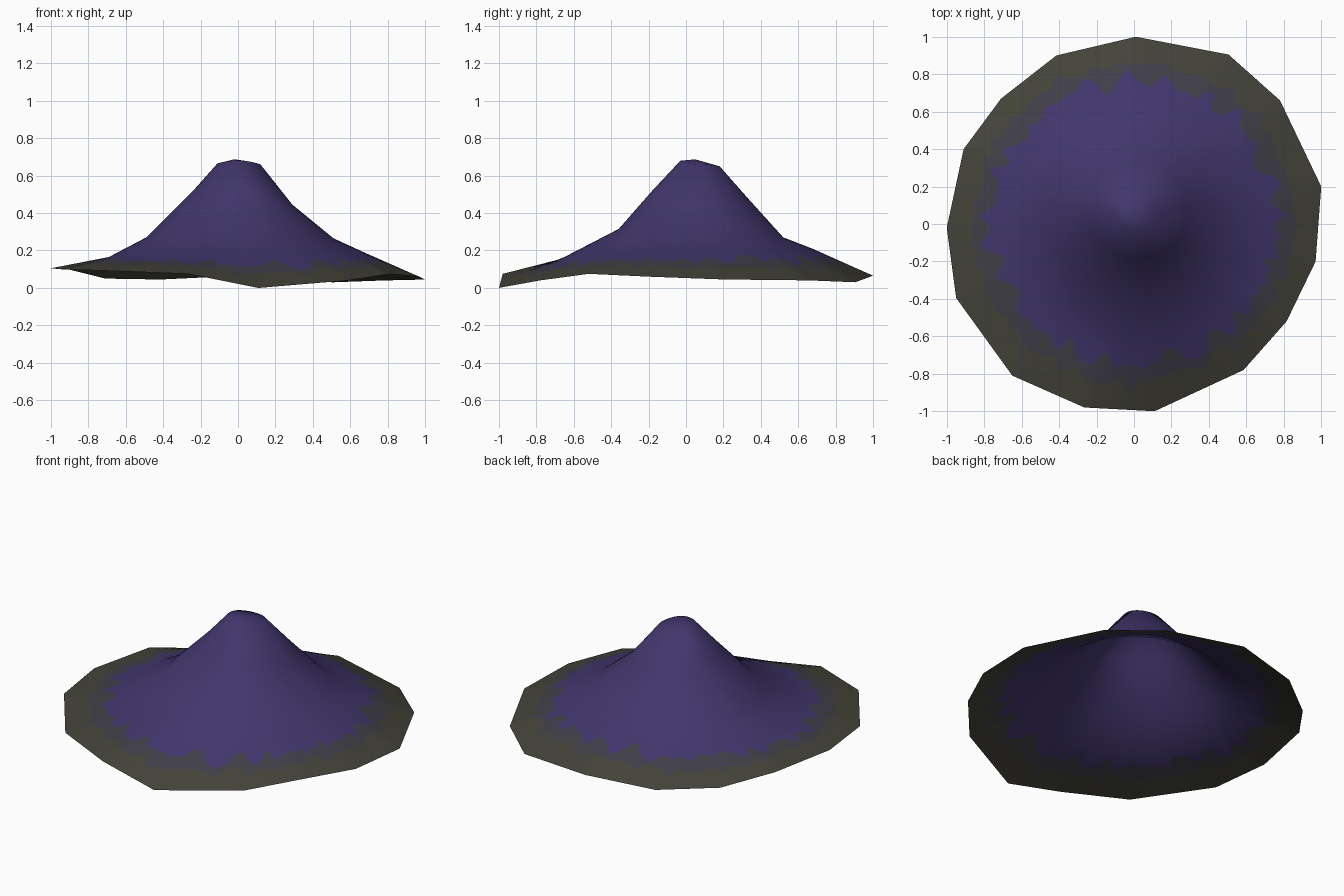
import bpy, bmesh, math, random
from mathutils import Vector

if "Cube" in bpy.data.objects:
    bpy.data.objects.remove(bpy.data.objects["Cube"])

random.seed(7)
SUB = 8  # columns per straight rim edge


def material(name, rgb):
    m = bpy.data.materials.new(name)
    m.diffuse_color = (*rgb, 1)
    m.use_nodes = True
    m.node_tree.nodes["Principled BSDF"].inputs["Base Color"].default_value = m.diffuse_color
    return m


# Low-poly outer rim, counter-clockwise
rim_corners = [Vector(p) for p in (
    (1.0, .2, .045), (.78, .66, .04), (.505, .905, .03), (.01, 1.0, .065),
    (-.415, .9, .045), (-.71, .67, .05), (-.91, .4, .1), (-1.0, -.02, .105),
    (-.95, -.395, .1), (-.65, -.81, .09), (-.265, -.98, .075), (.11, -1.0, 0),
    (.585, -.78, .04), (.815, -.52, .075), (.97, -.2, .06))]

# Hill rings: (position, height) at left, right, front, back
rings = [
    ((-.11, .665), (.12, .66), (-.03, .68), (.18, .65)),
    ((-.23, .53), (.29, .445), (-.18, .52), (.33, .48)),
    ((-.49, .27), (.51, .265), (-.36, .315), (.52, .27)),
    ((-.69, .165), (.68, .187), (-.65, .165), (.68, .208)),
]


def ring_point(ring, a):
    (xl, zl), (xr, zr), (yf, zf), (yb, zb) = ring
    c, s = math.cos(a), math.sin(a)
    x = (xl + xr) / 2 + (xr - xl) / 2 * c
    y = (yf + yb) / 2 + (yb - yf) / 2 * s
    z = c * c * (zr if c > 0 else zl) + s * s * (zb if s > 0 else zf)
    return Vector((x, y, z))


bm = bmesh.new()
apex = bm.verts.new((-.02, .05, .687))
columns = []
n = len(rim_corners)
for i in range(n):
    for k in range(SUB):
        rim = rim_corners[i].lerp(rim_corners[(i + 1) % n], k / SUB)
        a = math.atan2(rim.y, rim.x)
        pts = [ring_point(r, a) for r in rings]
        # Ragged colour borders on the lower slope
        j = len(columns)
        inner = .29 + .08 * math.sin(j * 1.3) + random.uniform(-.13, .13)
        outer = .57 + .06 * math.sin(j * 1.57) + random.uniform(-.09, .09)
        outer = max(outer, inner + .06)
        foot = pts[-1]
        pts += [foot.lerp(rim, max(.04, inner)), foot.lerp(rim, outer), rim]
        columns.append([bm.verts.new(p) for p in pts])

# Faces: purple hill, then mixed band, then olive border
for i, col in enumerate(columns):
    nxt = columns[(i + 1) % len(columns)]
    bm.faces.new((apex, col[0], nxt[0]))
    for r in range(len(col) - 1):
        f = bm.faces.new((col[r], col[r + 1], nxt[r + 1], nxt[r]))
        f.material_index = max(0, r - 3)
for f in bm.faces:
    f.smooth = True

mesh = bpy.data.meshes.new("hill")
bm.to_mesh(mesh)
bm.free()
mesh.materials.append(material("deep purple", (.054, .037, .150)))
mesh.materials.append(material("purple grey", (.051, .049, .064)))
mesh.materials.append(material("dark olive", (.058, .056, .041)))
bpy.context.collection.objects.link(bpy.data.objects.new("hill", mesh))
